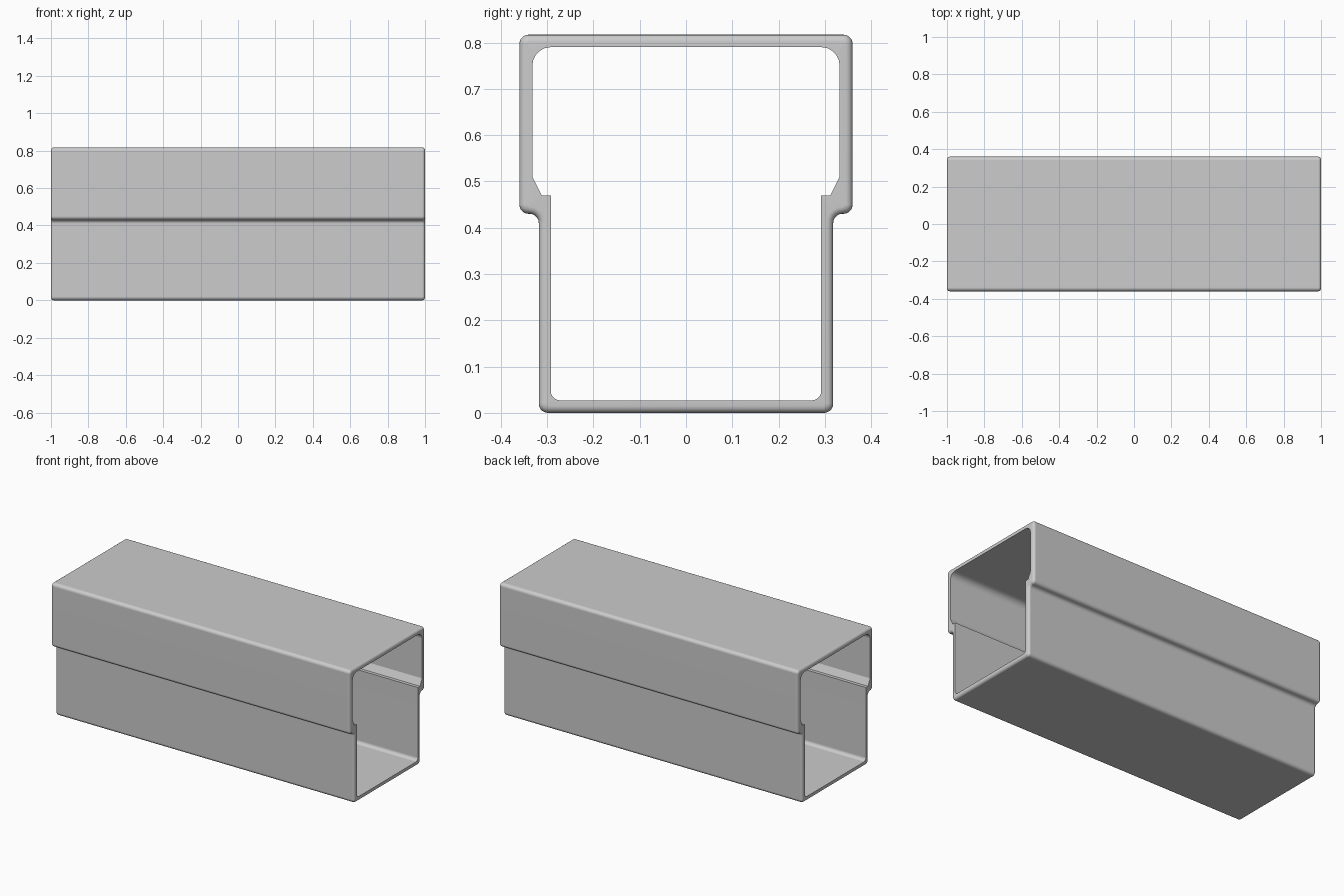
import bpy, bmesh, math
from mathutils import Vector

if "Cube" in bpy.data.objects:
    bpy.data.objects.remove(bpy.data.objects["Cube"])

HALF_LENGTH = 1.0
END_ROUND = 0.015
STEPS = 5


def rounded_loop(half):
    """Mirror a half profile of (y, z, radius) corners and fillet it."""
    corners = half + [(-y, z, r) for y, z, r in reversed(half)]
    points = []
    for i, (y, z, r) in enumerate(corners):
        p = Vector((y, z))
        if r <= 0:
            points.append(p)
            continue
        a = (Vector(corners[i - 1][:2]) - p).normalized()
        b = (Vector(corners[(i + 1) % len(corners)][:2]) - p).normalized()
        half_angle = a.angle(b) / 2
        centre = p + (a + b).normalized() * r / math.sin(half_angle)
        reach = r / math.tan(half_angle)
        start = (p + a * reach - centre).normalized()
        end = (p + b * reach - centre).normalized()
        points += [centre + start.slerp(end, k / STEPS).normalized() * r
                   for k in range(STEPS + 1)]
    return points


def outer_profile(d):
    """Stepped outside shape, shrunk by d."""
    r = 0.02
    return rounded_loop([(0.318 - d, d, r - d), (0.318 - d, 0.43 + d, r + d),
                         (0.36 - d, 0.43 + d, r - d), (0.36 - d, 0.817 - d, r - d)])


inner_profile = rounded_loop([(0.292, 0.027, 0.02), (0.292, 0.47, 0), (0.312, 0.47, 0),
                              (0.332, 0.51, 0), (0.332, 0.79, 0.04)])

bm = bmesh.new()


def add_ring(points, x):
    return [bm.verts.new((x, p.x, p.y)) for p in points]


def bridge(a, b):
    for i in range(len(a)):
        bm.faces.new((a[i - 1], a[i], b[i], b[i - 1]))


# Outer wall with rounded ends
stations = []
for k in range(STEPS):
    t = math.pi / 2 * k / (STEPS - 1)
    stations.append((HALF_LENGTH - END_ROUND * (1 - math.sin(t)),
                     END_ROUND * (1 - math.cos(t))))
sections = [(-x, d) for x, d in reversed(stations)] + stations
outer_rings = [add_ring(outer_profile(d), x) for x, d in sections]
for a, b in zip(outer_rings, outer_rings[1:]):
    bridge(a, b)

# Inner wall with ledges
inner_rings = [add_ring(inner_profile, x) for x in (-HALF_LENGTH, HALF_LENGTH)]
bridge(*inner_rings)

# Flat rims at both open ends
for outer, inner in ((outer_rings[0], inner_rings[0]), (outer_rings[-1], inner_rings[1])):
    edges = [bm.edges.get((ring[i - 1], ring[i]))
             for ring in (outer, inner) for i in range(len(ring))]
    bmesh.ops.triangle_fill(bm, edges=edges, use_beauty=True)
bmesh.ops.recalc_face_normals(bm, faces=bm.faces)

mesh = bpy.data.meshes.new("stepped_sleeve")
bm.to_mesh(mesh)
bm.free()
sleeve = bpy.data.objects.new("stepped_sleeve", mesh)
bpy.context.collection.objects.link(sleeve)

# Plain grey material
grey = bpy.data.materials.new("mid_grey")
grey.use_nodes = True
colour = (0.604, 0.604, 0.604, 1)
grey.diffuse_color = colour
grey.node_tree.nodes["Principled BSDF"].inputs["Base Color"].default_value = colour
mesh.materials.append(grey)

# Smooth fillets, crisp ledges
bpy.ops.object.select_all(action="DESELECT")
sleeve.select_set(True)
bpy.context.view_layer.objects.active = sleeve
bpy.ops.object.shade_smooth_by_angle(angle=math.radians(25))
normals = sleeve.modifiers.new("even_shading", "WEIGHTED_NORMAL")
normals.keep_sharp = True
